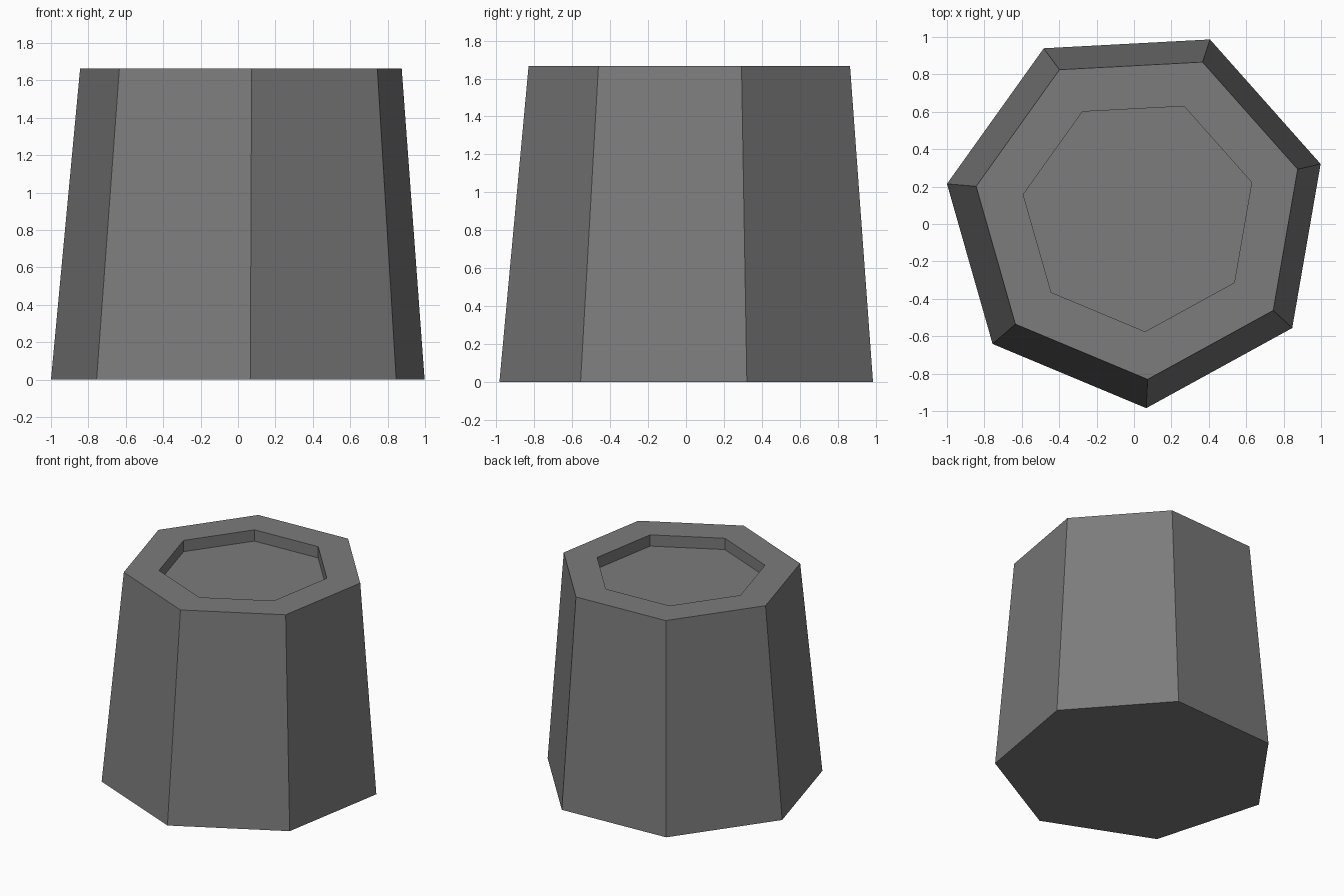
import bpy
import bmesh
from math import cos, sin, radians, tau

# Remove the default cube
cube = bpy.data.objects.get("Cube")
if cube:
    bpy.data.objects.remove(cube, do_unlink=True)

SIDES = 7
TURN = radians(15.9)
HEIGHT = 1.665
RECESS = 0.09


def flat_material(name, colour):
    mat = bpy.data.materials.new(name)
    mat.use_nodes = True
    mat.diffuse_color = colour
    bsdf = next(n for n in mat.node_tree.nodes if n.type == "BSDF_PRINCIPLED")
    bsdf.inputs["Base Color"].default_value = colour
    return mat


def ring(bm, centre, radius, z):
    """Regular polygon of vertices at height z."""
    angles = [TURN + tau * i / SIDES for i in range(SIDES)]
    return [bm.verts.new((centre[0] + radius * cos(a),
                          centre[1] + radius * sin(a), z)) for a in angles]


def bridge(bm, lower, upper):
    for i in range(SIDES):
        j = (i + 1) % SIDES
        bm.faces.new((lower[i], lower[j], upper[j], upper[i]))


# Tapered seven-sided block, leaning slightly, with a shallow recess on top
bm = bmesh.new()
top_centre = (0.026, 0.051)
rings = [
    ring(bm, (0.011, 0.04), 1.026, 0),
    ring(bm, top_centre, 0.883, HEIGHT),
    ring(bm, top_centre, 0.627, HEIGHT),
    ring(bm, top_centre, 0.627, HEIGHT - RECESS),
]
for lower, upper in zip(rings, rings[1:]):
    bridge(bm, lower, upper)
bm.faces.new(rings[-1])             # recess floor
bm.faces.new(rings[0][::-1])        # underside
bmesh.ops.recalc_face_normals(bm, faces=bm.faces)

mesh = bpy.data.meshes.new("tapered_block")
bm.to_mesh(mesh)
bm.free()
mesh.materials.append(flat_material("stone grey", (0.2, 0.2, 0.2, 1)))
block = bpy.data.objects.new("tapered_block", mesh)
bpy.context.collection.objects.link(block)
